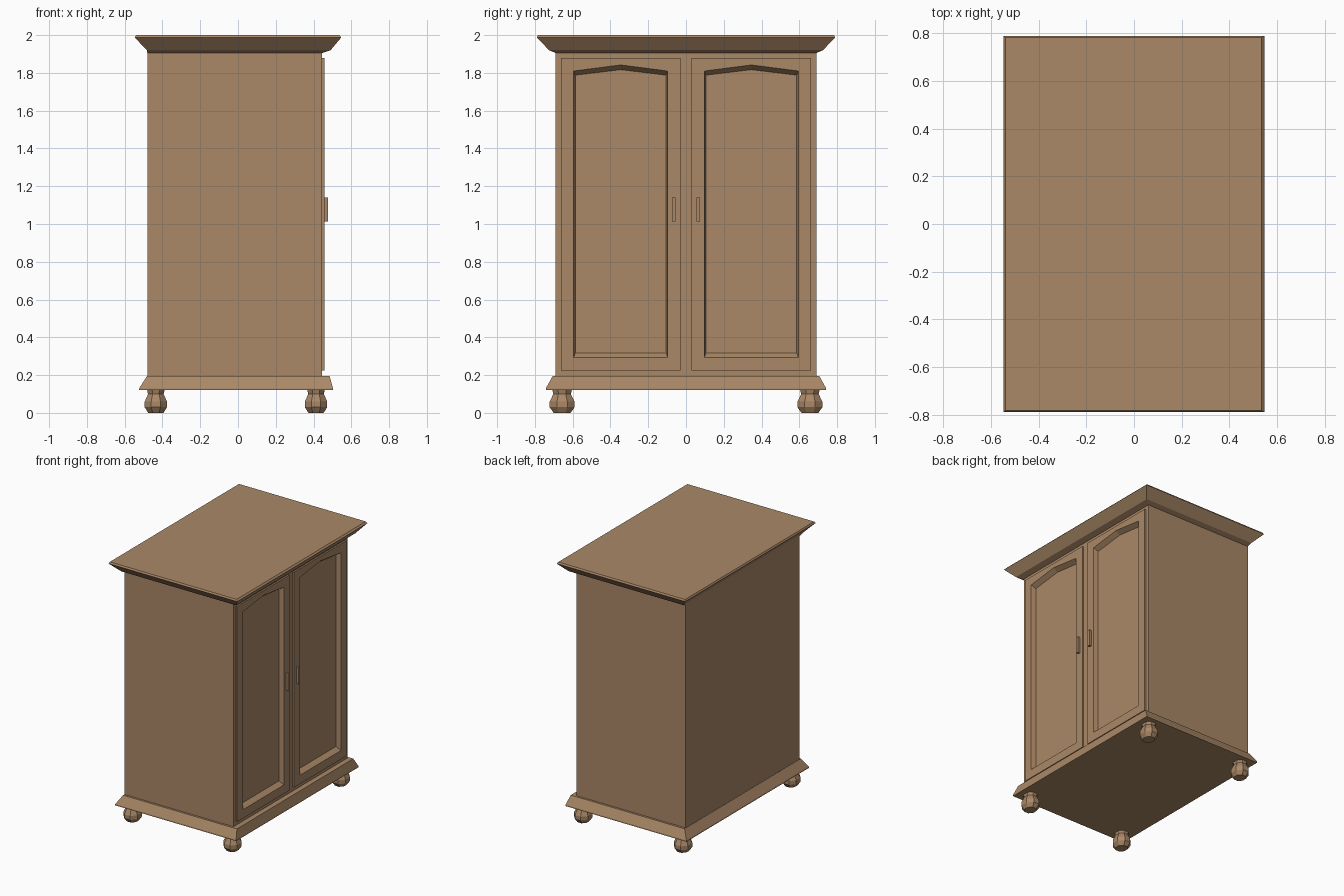
import bpy, bmesh, math

if "Cube" in bpy.data.objects:
    bpy.data.objects.remove(bpy.data.objects["Cube"])

wood = bpy.data.materials.new("warm_brown_wood")
wood.diffuse_color = (0.40, 0.246, 0.135, 1)
wood.use_nodes = True
wood.node_tree.nodes["Principled BSDF"].inputs["Base Color"].default_value = wood.diffuse_color


def loft(name, rings, material=wood):
    """Closed solid through a list of rings with equal point counts."""
    bm = bmesh.new()
    loops = [[bm.verts.new(p) for p in ring] for ring in rings]
    n = len(rings[0])
    for a, b in zip(loops, loops[1:]):
        for i in range(n):
            j = (i + 1) % n
            bm.faces.new((a[i], a[j], b[j], b[i]))
    bm.faces.new(loops[0][::-1])
    bm.faces.new(loops[-1])
    bmesh.ops.recalc_face_normals(bm, faces=bm.faces)
    me = bpy.data.meshes.new(name)
    bm.to_mesh(me)
    bm.free()
    me.materials.append(material)
    ob = bpy.data.objects.new(name, me)
    bpy.context.collection.objects.link(ob)
    return ob


def rect(x0, x1, y0, y1, z):
    return [(x0, y0, z), (x1, y0, z), (x1, y1, z), (x0, y1, z)]


def box(name, x0, x1, y0, y1, z0, z1):
    return loft(name, [rect(x0, x1, y0, y1, z0), rect(x0, x1, y0, y1, z1)])


def cut(ob, cutter):
    mod = ob.modifiers.new("recess", 'BOOLEAN')
    mod.operation = 'DIFFERENCE'
    mod.solver = 'EXACT'
    mod.object = cutter


# Carcass
body = box("cabinet_body", -0.48, 0.445, -0.69, 0.69, 0.19, 1.91)

# Flared plinth
loft("plinth", [rect(-0.523, 0.503, -0.742, 0.742, 0.12),
                rect(-0.523, 0.503, -0.742, 0.742, 0.13),
                rect(-0.482, 0.485, -0.706, 0.706, 0.195)])

# Flared cornice
loft("cornice", [rect(-0.48, 0.445, -0.69, 0.69, 1.905),
                 rect(-0.483, 0.49, -0.725, 0.725, 1.92),
                 rect(-0.547, 0.547, -0.79, 0.79, 1.988),
                 rect(-0.54, 0.536, -0.783, 0.783, 2.0)])


def arch(x, s, y0, y1, z0, z1, peak):
    pts = [(y0, z0), (y1, z0), (y1, z1), ((y0 + y1) / 2, peak), (y0, z1)]
    return [(x, s * y, z) for y, z in pts]


# Doors with arched bevelled recesses, and handles
for s, side in ((-1, "left"), (1, "right")):
    ya, yb = sorted((s * 0.028, s * 0.662))
    door = box(side + "_door", 0.445, 0.457, ya, yb, 0.225, 1.878)
    outer = (0.097, 0.595, 0.292, 1.81, 1.842)
    inner = (0.106, 0.586, 0.318, 1.788, 1.817)
    cutter = loft(side + "_recess_cutter", [arch(0.422, s, *inner),
                                            arch(0.457, s, *outer),
                                            arch(0.55, s, *outer)])
    cutter.hide_render = True
    cutter.hide_viewport = True
    cut(door, cutter)
    cut(body, cutter)
    ya, yb = sorted((s * 0.055, s * 0.073))
    box(side + "_handle", 0.455, 0.477, ya, yb, 1.012, 1.14)

# Eight-sided bun feet
profile = [(0.68, 0.0), (1.0, 0.03), (1.0, 0.06), (0.70, 0.10), (0.80, 0.125)]
for cx, depth in ((-0.435, "back"), (0.413, "front")):
    for cy, side in ((-0.656, "left"), (0.656, "right")):
        rings = []
        for r, z in profile:
            k = r / math.cos(math.pi / 8)
            rings.append([(cx + 0.059 * k * math.cos((i + 0.5) * math.pi / 4),
                           cy + 0.066 * k * math.sin((i + 0.5) * math.pi / 4), z)
                          for i in range(8)])
        loft(depth + "_" + side + "_foot", rings)
